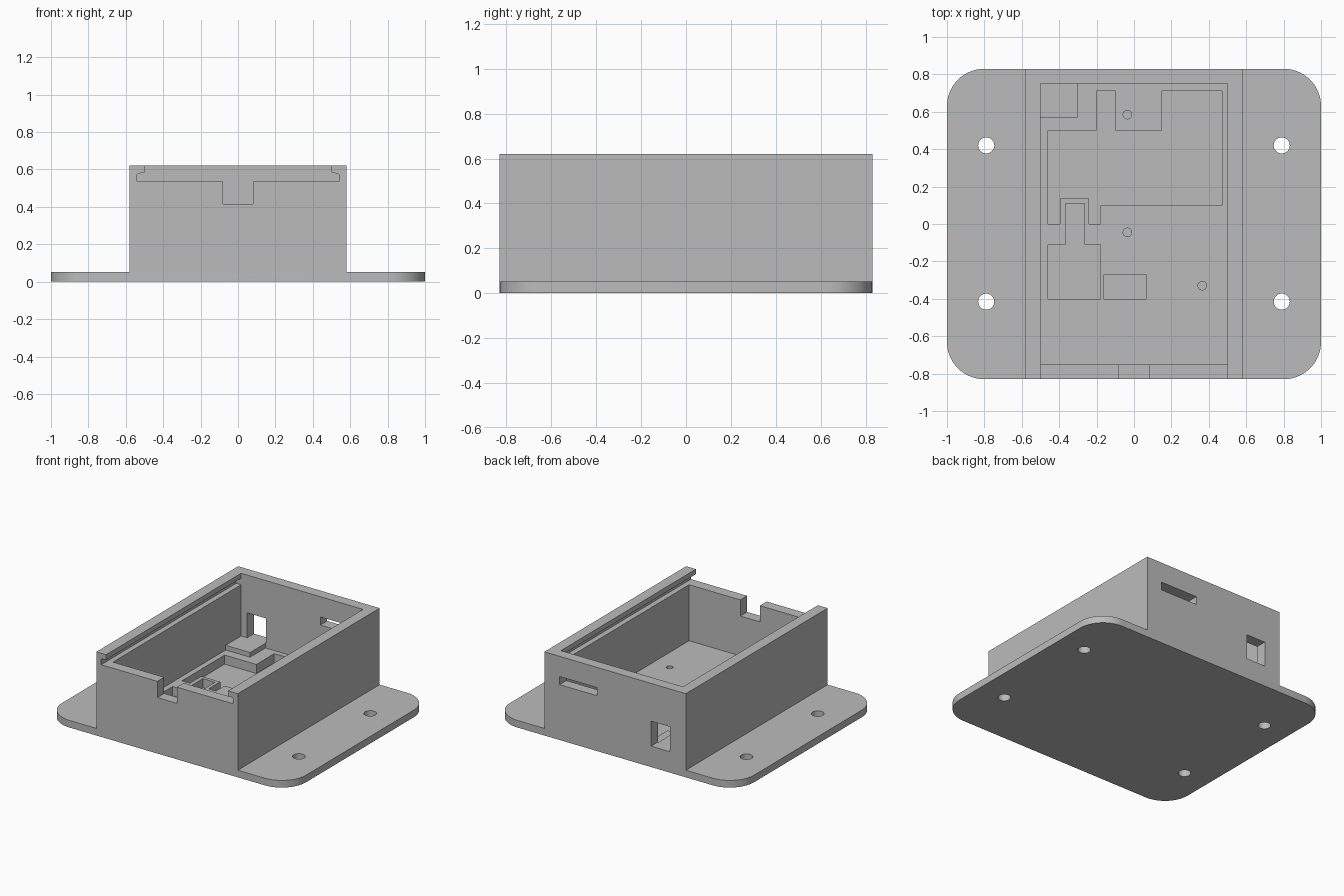
import bpy, bmesh, math
from mathutils import Vector

cube = bpy.data.objects.get("Cube")
if cube:
    bpy.data.objects.remove(cube, do_unlink=True)

grey = bpy.data.materials.new("plain grey")
grey.use_nodes = True
COLOUR = (0.5, 0.5, 0.5, 1)
grey.diffuse_color = COLOUR
grey.node_tree.nodes["Principled BSDF"].inputs["Base Color"].default_value = COLOUR


def prism(name, outline, low, high, along="z"):
    """Extrude a flat outline, drawn in xy (along z) or in xz (along y)."""
    def place(p, h):
        return (p[0], p[1], h) if along == "z" else (p[0], h, p[1])
    bm = bmesh.new()
    face = bm.faces.new([bm.verts.new(place(p, low)) for p in outline])
    ext = bmesh.ops.extrude_face_region(bm, geom=[face])
    verts = [v for v in ext["geom"] if isinstance(v, bmesh.types.BMVert)]
    step = Vector(place((0, 0), high - low))
    bmesh.ops.translate(bm, verts=verts, vec=step)
    bmesh.ops.recalc_face_normals(bm, faces=bm.faces)
    mesh = bpy.data.meshes.new(name)
    bm.to_mesh(mesh)
    bm.free()
    mesh.materials.append(grey)
    obj = bpy.data.objects.new(name, mesh)
    bpy.context.collection.objects.link(obj)
    return obj


def rect(x0, x1, y0, y1):
    return [(x0, y0), (x1, y0), (x1, y1), (x0, y1)]


def arc(cx, cy, r, start, sweep, n):
    return [(cx + r * math.cos(math.radians(start + sweep * i / n)),
             cy + r * math.sin(math.radians(start + sweep * i / n))) for i in range(n + 1)]


def circle(cx, cy, r):
    return arc(cx, cy, r, 0, 360, 32)[:-1]


def combine(target, tool, operation="DIFFERENCE"):
    """Apply one boolean and throw the tool away."""
    mod = target.modifiers.new("cut", "BOOLEAN")
    mod.operation, mod.solver, mod.object = operation, "EXACT", tool
    bpy.context.view_layer.objects.active = target
    bpy.ops.object.modifier_apply(modifier=mod.name)
    bpy.data.objects.remove(tool, do_unlink=True)


HALF_Y, PLATE, TOP, FLOOR, SILL = 0.83, 0.053, 0.62, 0.12, 0.155

# Mounting plate with rounded corners
R = 0.2
outline = []
for sx, sy, start in ((1, 1, 0), (-1, 1, 90), (-1, -1, 180), (1, -1, 270)):
    outline += arc(sx * (1 - R), sy * (HALF_Y - R), R, start, 90, 16)
case = prism("enclosure", outline, 0, PLATE)

# Box body fused to the plate
combine(case, prism("body", rect(-0.58, 0.58, -HALF_Y, HALF_Y), 0, TOP), "UNION")
bm = bmesh.new()
bm.from_mesh(case.data)
bmesh.ops.dissolve_limit(bm, angle_limit=0.01, verts=bm.verts, edges=bm.edges)
bm.to_mesh(case.data)
bm.free()

# Main cavity and the sliding lid channel, open at the front
combine(case, prism("cavity", rect(-0.5, 0.5, -0.75, 0.75), FLOOR, 0.7))
half = [(0.54, 0.535), (0.54, 0.573), (0.535, 0.578), (0.5, 0.583), (0.5, 0.7)]
channel = half + [(-x, z) for x, z in reversed(half)]
combine(case, prism("lid_channel", channel, -0.9, 0.75, "y"))

# Cable notch in the front wall
combine(case, prism("notch", rect(-0.08, 0.08, 0.415, 0.7), -0.9, -0.7, "y"))

# Raised ledge behind the rear window, then the rear openings
combine(case, prism("ledge", rect(-0.52, -0.3, 0.57, 0.77), 0.1, SILL), "UNION")
combine(case, prism("window", rect(-0.45, -0.295, SILL, 0.34), 0.73, 0.9, "y"))
combine(case, prism("slot", rect(0.15, 0.455, 0.41, 0.47), 0.73, 0.9, "y"))

# Recesses in the floor for the electronics
board = [(-0.46, 0), (-0.395, 0), (-0.395, 0.135), (-0.24, 0.135), (-0.24, 0),
         (-0.18, 0), (-0.18, 0.1), (0.47, 0.1), (0.47, 0.71), (0.15, 0.71),
         (0.15, 0.5), (-0.1, 0.5), (-0.1, 0.71), (-0.2, 0.71), (-0.2, 0.5), (-0.46, 0.5)]
module = [(-0.46, -0.4), (-0.18, -0.4), (-0.18, -0.11), (-0.265, -0.11),
          (-0.265, 0.11), (-0.365, 0.11), (-0.365, -0.11), (-0.46, -0.11)]
for pocket in (board, module, rect(-0.16, 0.065, -0.4, -0.27)):
    combine(case, prism("pocket", pocket, PLATE, 0.2))

# Pilot holes in the floor and screw holes through the plate
for x, y in ((-0.035, 0.585), (-0.035, -0.045), (0.365, -0.33)):
    combine(case, prism("pilot_hole", circle(x, y, 0.023), PLATE, 0.2))
for x in (-0.79, 0.79):
    for y in (-0.415, 0.42):
        combine(case, prism("screw_hole", circle(x, y, 0.043), -0.1, 0.2))

# Smooth the rounded parts and keep the edges sharp
bpy.ops.object.select_all(action="DESELECT")
case.select_set(True)
bpy.context.view_layer.objects.active = case
bpy.ops.object.shade_smooth_by_angle(angle=math.radians(30))
